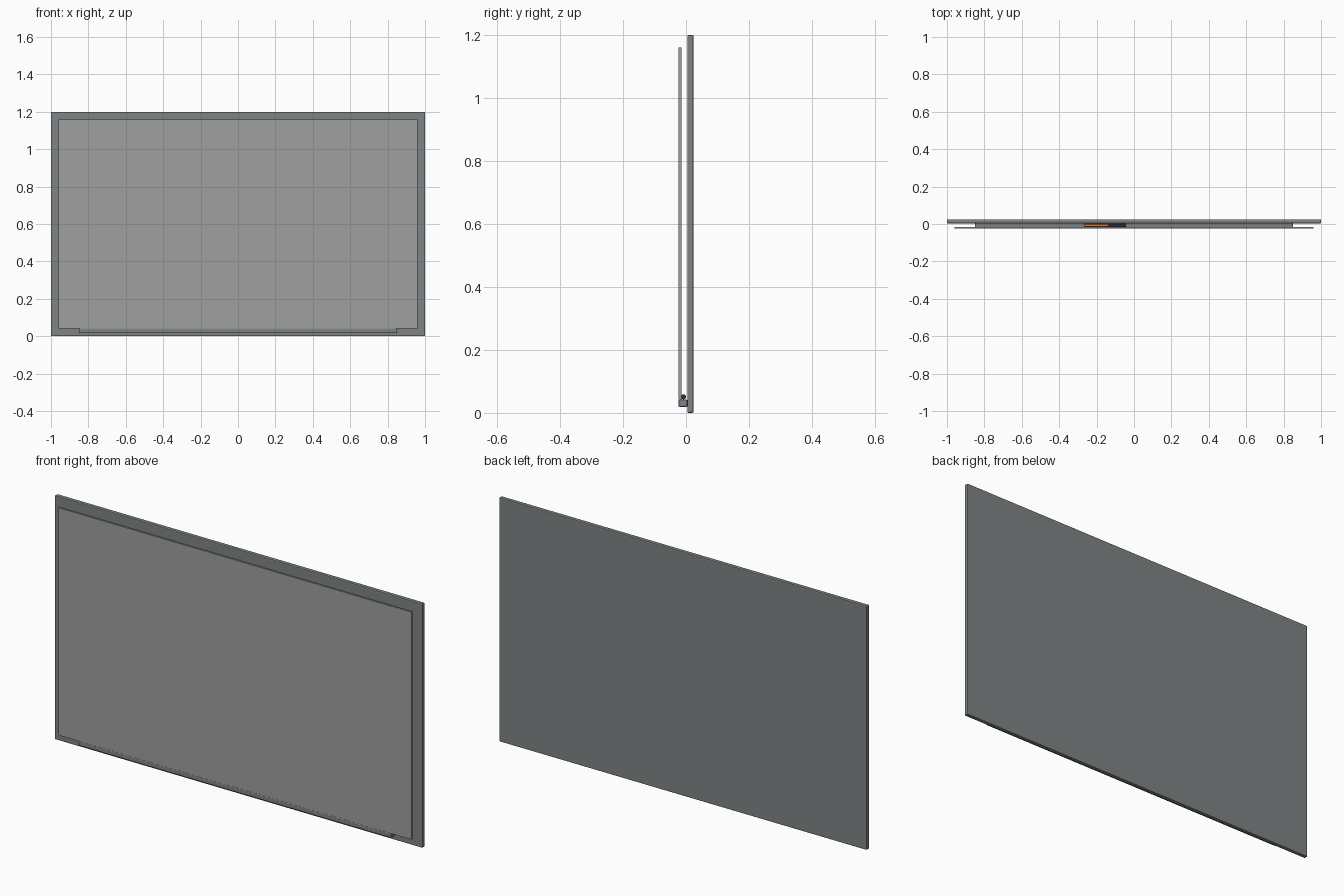
import bpy, math

if "Cube" in bpy.data.objects:
    bpy.data.objects.remove(bpy.data.objects["Cube"])


def material(name, rgba):
    m = bpy.data.materials.new(name)
    m.diffuse_color = rgba
    m.use_nodes = True
    m.node_tree.nodes["Principled BSDF"].inputs["Base Color"].default_value = m.diffuse_color
    return m


def finish(ob, name, mat=None, bevel=0, segments=2):
    ob.name = name
    if mat:
        ob.data.materials.append(mat)
    if bevel:
        b = ob.modifiers.new("bevel", 'BEVEL')
        b.width, b.segments = bevel, segments
    return ob


def box(name, lo, hi, mat=None, bevel=0, segments=2):
    bpy.ops.mesh.primitive_cube_add(size=1, location=[(a + b) / 2 for a, b in zip(lo, hi)])
    ob = bpy.context.object
    ob.scale = [b - a for a, b in zip(lo, hi)]
    bpy.ops.object.transform_apply(location=False, rotation=False, scale=True)
    return finish(ob, name, mat, bevel, segments)


def rod(name, x0, x1, y, z, r, mat):
    bpy.ops.mesh.primitive_cylinder_add(vertices=16, radius=r, depth=x1 - x0,
                                        location=((x0 + x1) / 2, y, z),
                                        rotation=(0, math.pi / 2, 0))
    bpy.ops.object.shade_smooth_by_angle()
    return finish(bpy.context.object, name, mat)


frame_grey = material("frame_grey", (0.21, 0.23, 0.23, 1))
glass = material("glass", (0.35, 0.35, 0.35, 0.6))
orange = material("orange", (0.7, 0.2, 0.05, 1))
black = material("black", (0.03, 0.03, 0.035, 1))

# Back board with softened edges
box("back_board", (-1, 0.004, 0), (1, 0.024, 1.2), frame_grey, 0.004)

# Writing sheet standing off the front of the board
box("writing_panel", (-0.96, -0.024, 0.042), (0.96, -0.015, 1.16), glass)

# Pen tray along the bottom
box("pen_tray", (-0.85, -0.024, 0.019), (0.85, 0.005, 0.042), frame_grey, 0.004)

# Marker with its cap resting on the tray
rod("marker_body", -0.265, -0.14, -0.008, 0.051, 0.007, orange)
rod("marker_cap", -0.14, -0.043, -0.008, 0.051, 0.008, black)
